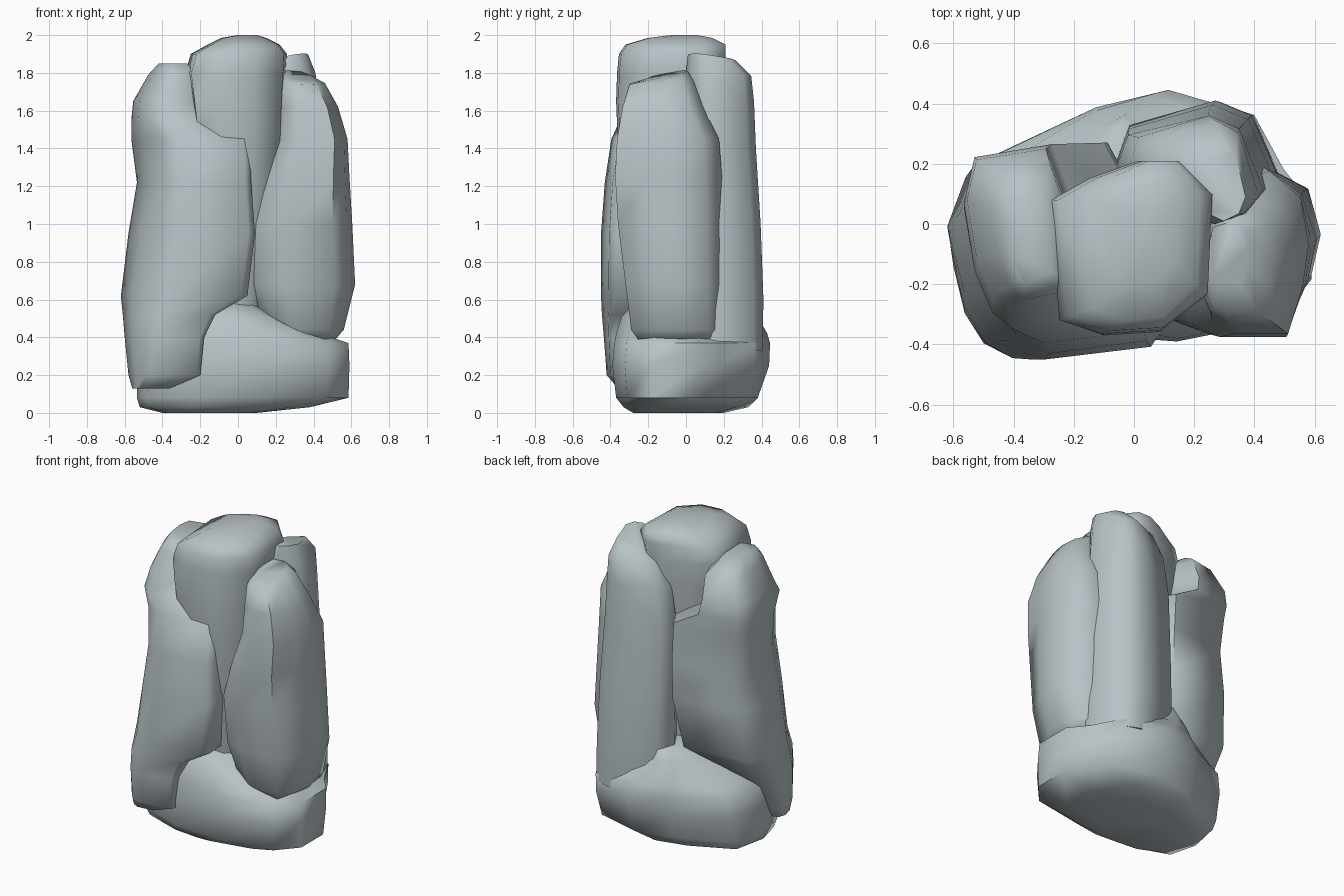
import bpy, bmesh, math

stone = bpy.data.materials.new("blue grey stone")
stone.diffuse_color = (0.48, 0.545, 0.57, 1)


def rock(name, plan, sections, tilt=(0, 0), crease=66):
    """Loft a plan outline (0..1 units) through sections of
    (z, xmin, xmax, ymin, ymax); the tilt slopes the top section."""
    bm = bmesh.new()
    rings = []
    for i, (z, x0, x1, y0, y1) in enumerate(sections):
        k = max(0, i - len(sections) + 3) / 2
        rings.append([bm.verts.new((x0 + u * (x1 - x0), y0 + v * (y1 - y0),
                                    z + k * (tilt[0] * (u - .5) + tilt[1] * (v - .5))))
                      for u, v in plan])
    n = len(plan)
    for a, b in zip(rings, rings[1:]):
        for i in range(n):
            j = (i + 1) % n
            bm.faces.new((a[i], a[j], b[j], b[i]))
    bm.faces.new(rings[0][::-1])
    bm.faces.new(rings[-1])
    bmesh.ops.recalc_face_normals(bm, faces=bm.faces)
    me = bpy.data.meshes.new(name)
    bm.to_mesh(me)
    bm.free()
    me.materials.append(stone)
    ob = bpy.data.objects.new(name, me)
    bpy.context.collection.objects.link(ob)
    bpy.ops.object.select_all(action='DESELECT')
    ob.select_set(True)
    bpy.context.view_layer.objects.active = ob
    bpy.ops.object.shade_smooth_by_angle(angle=math.radians(crease))
    return ob


# Wide base boulder with a raised hump in the middle
rock("base_boulder",
     [(0, .42), (.05, .15), (.3, .03), (.6, 0), (.9, .08), (1, .25), (1, .55),
      (.92, .68), (.83, .9), (.57, 1), (.35, .93), (.05, .74)],
     [(.0, -.40, .10, -.28, .20),
      (.03, -.52, .38, -.33, .33),
      (.08, -.535, .585, -.37, .38),
      (.25, -.53, .59, -.39, .44),
      (.37, -.51, .585, -.38, .445),
      (.42, -.44, .43, -.37, .43),
      (.51, -.33, .22, -.34, .38),
      (.56, -.24, .12, -.29, .36),
      (.62, -.14, .06, -.10, .33)])

# Tall front left slab with a low shoulder on its inner side
rock("left_slab",
     [(0, .68), (.09, .32), (.24, .09), (.42, 0), (.95, .06), (1, .13),
      (.97, .6), (.74, 1), (.09, .93)],
     [(.13, -.56, -.36, -.36, -.16),
      (.20, -.58, -.20, -.42, -.10),
      (.40, -.60, -.18, -.435, .0),
      (.52, -.61, -.12, -.445, .11),
      (.62, -.62, .05, -.45, .20),
      (.95, -.58, .09, -.45, .26),
      (1.22, -.535, .07, -.43, .27),
      (1.45, -.565, .065, -.395, .27),
      (1.55, -.565, -.17, -.35, .265),
      (1.65, -.555, -.20, -.28, .25),
      (1.79, -.475, -.21, -.25, .20),
      (1.85, -.42, -.27, -.20, .10)])

# Tallest boulder in the centre
rock("centre_boulder",
     [(0, .77), (.06, .08), (.32, 0), (.68, .02), (.97, .22), (1, .8),
      (.78, 1), (.55, 1), (.25, .9)],
     [(.50, -.10, .12, -.22, .08),
      (1.0, -.18, .20, -.30, .14),
      (1.40, -.23, .235, -.36, .18),
      (1.65, -.26, .245, -.37, .20),
      (1.80, -.28, .255, -.365, .21),
      (1.90, -.25, .26, -.355, .21),
      (1.95, -.16, .22, -.32, .21),
      (1.985, -.09, .15, -.20, .14),
      (2.0, .0, .10, -.08, .06)])

# Front right slab
rock("right_slab",
     [(0, .35), (.15, .08), (.35, 0), (.82, 0), (.95, .3), (1, .55),
      (.93, .84), (.66, 1), (.15, .9)],
     [(.37, .24, .50, -.24, .18),
      (.44, .13, .56, -.29, .20),
      (.68, .03, .62, -.32, .20),
      (1.0, .03, .605, -.36, .20),
      (1.25, .12, .59, -.375, .19),
      (1.45, .20, .58, -.365, .175),
      (1.62, .21, .53, -.335, .09),
      (1.75, .22, .46, -.30, .04),
      (1.79, .24, .38, -.20, .01)], (-.02, .04))

# Back right slab, sloping down toward its inner side
rock("back_slab",
     [(0, .5), (.08, .8), (.6, 1), (.82, .88), (1, .32), (.88, .1),
      (.6, 0), (.15, .15)],
     [(.33, -.02, .49, .02, .405),
      (.60, -.06, .49, .0, .41),
      (1.0, -.06, .475, .0, .395),
      (1.40, -.06, .45, .0, .37),
      (1.65, -.02, .43, .0, .36),
      (1.79, .06, .41, .0, .345),
      (1.88, .19, .37, .01, .26)], (.03, -.03))
